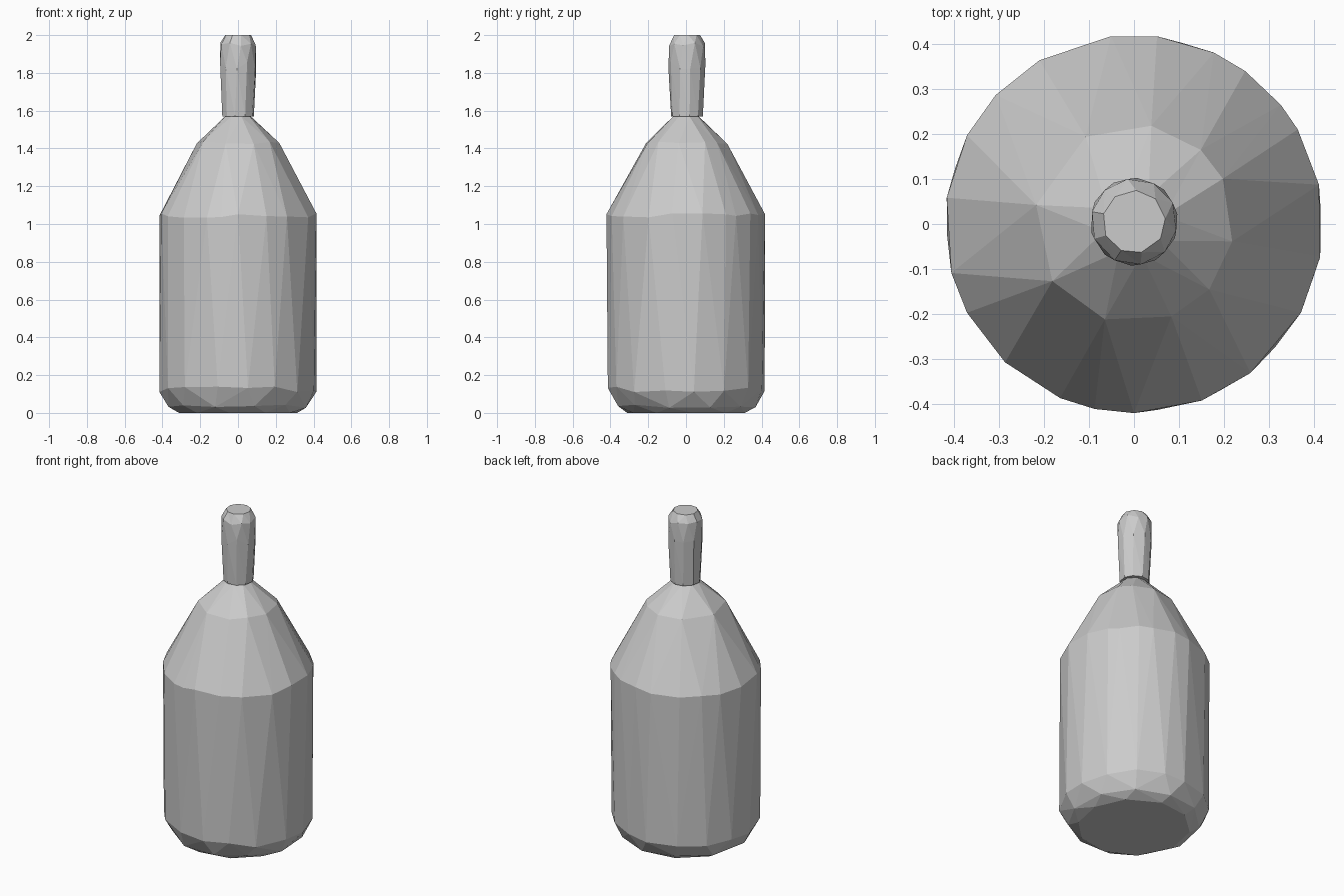
import bpy
import bmesh
import math
import random

random.seed(4)
cube = bpy.data.objects.get("Cube")
if cube:
    bpy.data.objects.remove(cube, do_unlink=True)

grey = bpy.data.materials.new("plain_grey")
grey.use_nodes = True
colour = (0.6, 0.6, 0.6, 1)
grey.diffuse_color = colour
grey.node_tree.nodes["Principled BSDF"].inputs["Base Color"].default_value = colour


def even(count, start=0, wobble=3):
    """Roughly even angles in degrees, for a hand-cut look."""
    return [start + 360 * i / count + random.uniform(-wobble, wobble) for i in range(count)]


def ring(bm, radius, z, angles, dz=0.0):
    """Ring of vertices sorted by angle, with small height variation."""
    out = []
    for a in sorted(a % 360 for a in angles):
        t = math.radians(a)
        h = z + random.uniform(-dz, dz)
        out.append((t, bm.verts.new((radius * math.cos(t), radius * math.sin(t), h))))
    return out


def zip_rings(bm, low, high):
    """Join two rings of different counts with a band of triangles."""
    turn = 2 * math.pi

    def at(r, k):
        return r[k % len(r)][0] + turn * (k // len(r)), r[k % len(r)][1]

    # Start on the upper vertex nearest to the first lower one
    j0 = min(range(-len(high), len(high)), key=lambda k: abs(at(high, k)[0] - low[0][0]))
    i, j = 0, j0
    while i < len(low) or j < j0 + len(high):
        step_low = at(low, i + 1)[0] + at(low, i)[0] <= at(high, j + 1)[0] + at(high, j)[0]
        if j >= j0 + len(high) or (step_low and i < len(low)):
            bm.faces.new((at(low, i)[1], at(low, i + 1)[1], at(high, j)[1]))
            i += 1
        else:
            bm.faces.new((at(low, i)[1], at(high, j + 1)[1], at(high, j)[1]))
            j += 1


def faceted_part(name, rings):
    """Closed faceted solid through (radius, height, angles, height variation) rings."""
    bm = bmesh.new()
    loops = [ring(bm, *r) for r in rings]
    for low, high in zip(loops, loops[1:]):
        zip_rings(bm, low, high)
    bm.faces.new([v for _, v in reversed(loops[0])])
    bm.faces.new([v for _, v in loops[-1]])
    bmesh.ops.recalc_face_normals(bm, faces=bm.faces)
    mesh = bpy.data.meshes.new(name)
    bm.to_mesh(mesh)
    bm.free()
    mesh.materials.append(grey)
    obj = bpy.data.objects.new(name, mesh)
    bpy.context.collection.objects.link(obj)
    return obj


# Body: chamfered base, straight wall, sloping shoulder
wall_angles = [12, 30, 39, 54, 65, 83, 97, 120, 137, 152, 172,
               195, 208, 227, 247, 258, 270, 291, 308, 332, 350]
shoulder_angles = [-10, 27, 48, 80, 119, 169, 215, 253, 292, 319]
faceted_part("bottle_body", [
    (0.315, 0.0, even(10, 8), 0.0),
    (0.37, 0.035, even(11, 20), 0.01),
    (0.417, 0.125, even(16, 5), 0.015),
    (0.421, 1.045, wall_angles, 0.012),
    (0.222, 1.435, shoulder_angles, 0.012),
    (0.07, 1.57, even(8, 15), 0.0),
])

# Neck: flares slightly upward and ends in a chamfered tip
neck = faceted_part("bottle_neck", [
    (0.085, 1.57, even(10, 10), 0.0),
    (0.098, 1.84, even(10, 12), 0.02),
    (0.096, 1.95, even(10, 25), 0.012),
    (0.07, 2.0, even(9, 5), 0.0),
])
neck.location.y = 0.005
